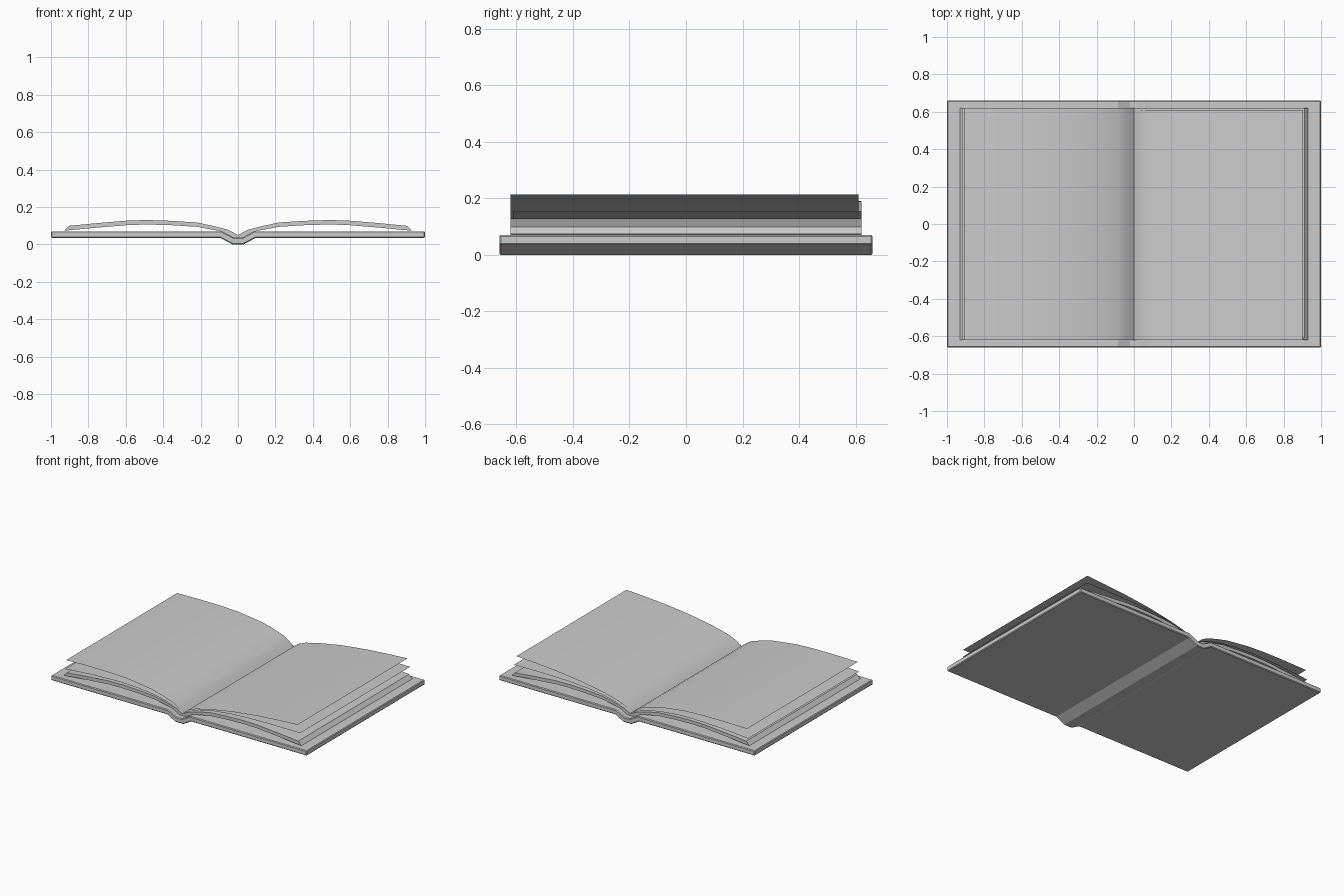
import bpy, bmesh, math

if "Cube" in bpy.data.objects:
    bpy.data.objects.remove(bpy.data.objects["Cube"])


def finish(name, bm):
    bmesh.ops.recalc_face_normals(bm, faces=bm.faces)
    mesh = bpy.data.meshes.new(name)
    bm.to_mesh(mesh)
    bm.free()
    obj = bpy.data.objects.new(name, mesh)
    bpy.context.collection.objects.link(obj)
    return obj


def mirrored(half):
    """Full left-to-right line from a half line running outward from x = 0."""
    return [(-x, z) for x, z in reversed(half) if x > 0] + half


def band(name, top, bottom, y0, y1):
    """Solid between two lines with equal point counts, extruded along y."""
    bm = bmesh.new()
    rows = [[bm.verts.new((x, y, z)) for x, z in line]
            for line, y in ((bottom, y0), (bottom, y1), (top, y1), (top, y0))]
    n = len(top)
    for i in range(n - 1):
        for k in range(4):
            a, b = rows[k], rows[(k + 1) % 4]
            bm.faces.new((a[i], a[i + 1], b[i + 1], b[i]))
    for i in (0, n - 1):
        bm.faces.new([r[i] for r in rows])
    return finish(name, bm)


def sheet(name, line, y0, y1):
    """Paper-thin loose page, facing up."""
    bm = bmesh.new()
    a = [bm.verts.new((x, y0, z)) for x, z in line]
    b = [bm.verts.new((x, y1, z)) for x, z in line]
    for i in range(len(line) - 1):
        f = bm.faces.new((a[i], a[i + 1], b[i + 1], b[i]))
        f.normal_update()
    obj = finish(name, bm)
    if obj.data.polygons[0].normal.z < 0:
        obj.data.flip_normals()
    return obj


# hard cover with dropped spine
cover = band("cover",
             mirrored([(0.022, 0.036), (0.085, 0.07), (1.0, 0.07)]),
             mirrored([(0.03, 0.0), (0.095, 0.035), (1.0, 0.035)]),
             -0.66, 0.66)
bev = cover.modifiers.new("edge_softening", "BEVEL")
bev.width = 0.005
bev.segments = 1
bev.limit_method = 'ANGLE'
bev.angle_limit = math.radians(60)

# arched page block, with an air gap over each board
pages = band("page_block",
             mirrored([(0, 0.05), (0.05, 0.077), (0.12, 0.096), (0.22, 0.117),
                       (0.36, 0.126), (0.48, 0.13), (0.58, 0.128),
                       (0.75, 0.114), (0.905, 0.099)]),
             mirrored([(0, 0.036), (0.03, 0.038), (0.10, 0.072), (0.22, 0.094),
                       (0.36, 0.103), (0.48, 0.106), (0.58, 0.104),
                       (0.75, 0.090), (0.93, 0.073)]),
             -0.62, 0.62)

# loose pages: side, line, y range
loose = {
    "left_top_page": (-1, [(0, 0.052), (0.04, 0.088), (0.08, 0.111), (0.16, 0.138),
                           (0.25, 0.160), (0.42, 0.182), (0.56, 0.189),
                           (0.72, 0.190), (0.91, 0.187)], -0.62, 0.62),
    "left_lower_page": (-1, [(0, 0.051), (0.05, 0.082), (0.12, 0.104), (0.22, 0.126),
                             (0.36, 0.141), (0.5, 0.145), (0.7, 0.138),
                             (0.92, 0.121)], -0.62, 0.62),
    "right_top_page": (1, [(0, 0.052), (0.04, 0.085), (0.1, 0.110), (0.21, 0.137),
                           (0.39, 0.169), (0.6, 0.193), (0.75, 0.204),
                           (0.9, 0.213)], -0.62, 0.61),
    "right_lower_page": (1, [(0, 0.051), (0.05, 0.082), (0.12, 0.104), (0.22, 0.127),
                             (0.36, 0.143), (0.5, 0.151), (0.7, 0.155),
                             (0.912, 0.153)], -0.61, 0.62),
}
parts = [pages]
for name, (side, line, y0, y1) in loose.items():
    parts.append(sheet(name, [(side * x, z) for x, z in line], y0, y1))

# smooth paper curves, sharp paper edges
for obj in bpy.context.selected_objects:
    obj.select_set(False)
for obj in parts:
    obj.select_set(True)
bpy.context.view_layer.objects.active = pages
bpy.ops.object.shade_smooth_by_angle(angle=math.radians(30))
